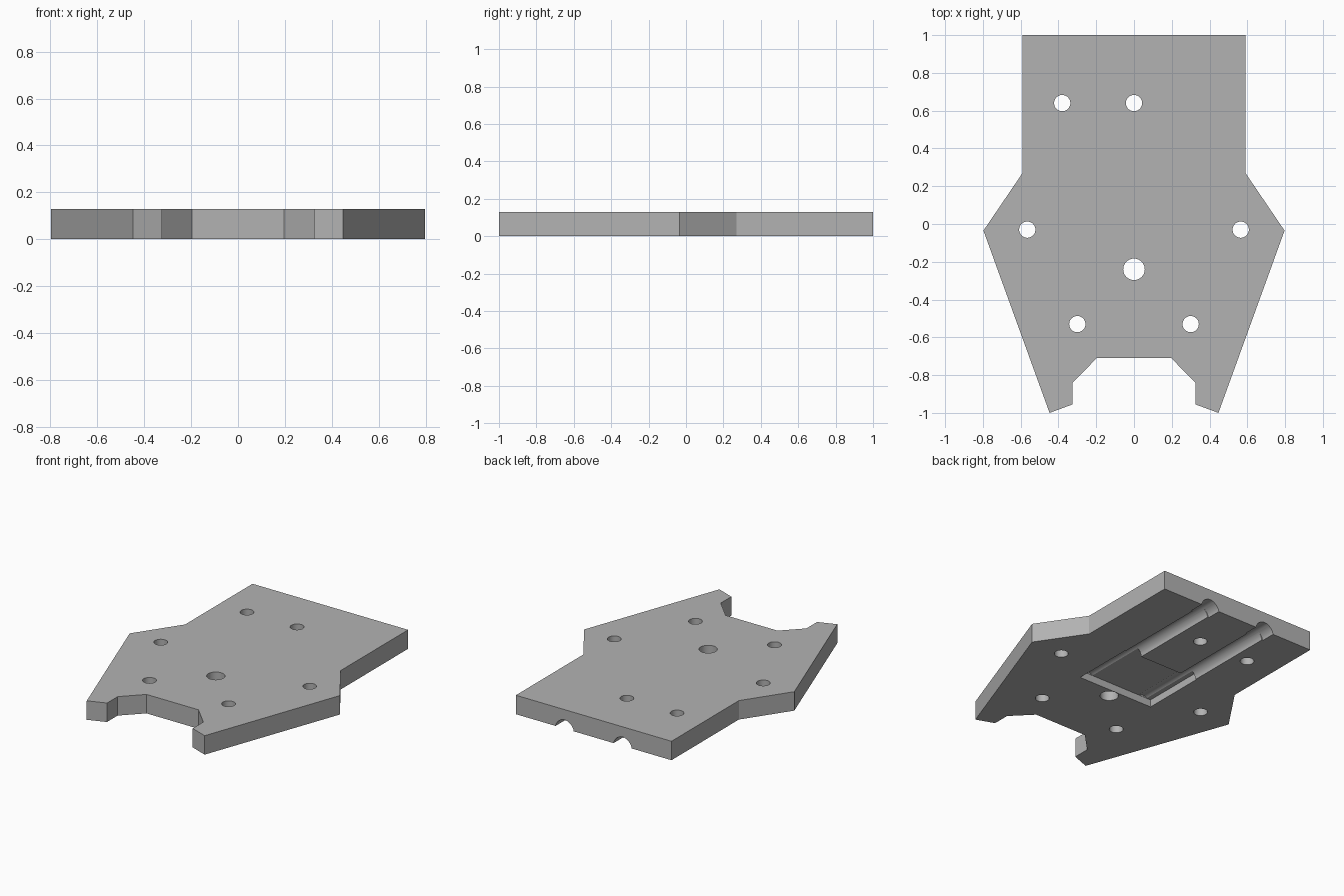
import bpy, bmesh, math
from mathutils import Matrix

old = bpy.data.objects.get("Cube")
if old:
    bpy.data.objects.remove(old, do_unlink=True)

THICK = 0.13

grey = bpy.data.materials.new("plain_grey")
grey.use_nodes = True
colour = (0.45, 0.45, 0.45, 1)
grey.diffuse_color = colour
grey.node_tree.nodes["Principled BSDF"].inputs["Base Color"].default_value = colour


def make_object(name, bm):
    bmesh.ops.recalc_face_normals(bm, faces=bm.faces)
    mesh = bpy.data.meshes.new(name)
    bm.to_mesh(mesh)
    bm.free()
    mesh.materials.append(grey)
    obj = bpy.data.objects.new(name, mesh)
    bpy.context.collection.objects.link(obj)
    return obj


def cylinder(name, radius, length, matrix):
    bm = bmesh.new()
    bmesh.ops.create_cone(bm, cap_ends=True, segments=48, radius1=radius,
                          radius2=radius, depth=length, matrix=matrix)
    return make_object(name, bm)


def channel(name, x, z, radius, y0, y1):
    place = Matrix.Translation((x, (y0 + y1) / 2, z))
    return cylinder(name, radius, y1 - y0, place @ Matrix.Rotation(math.pi / 2, 4, 'X'))


# Plate: half outline mirrored, then extruded
half = [(0.59, 1), (0.59, 0.27), (0.797, -0.035), (0.447, -1),
        (0.325, -0.955), (0.325, -0.84), (0.197, -0.71)]
outline = half + [(-x, y) for x, y in reversed(half)]
bm = bmesh.new()
base = bm.faces.new([bm.verts.new((x, y, 0)) for x, y in outline])
top = bmesh.ops.extrude_face_region(bm, geom=[base])
bmesh.ops.translate(bm, vec=(0, 0, THICK),
                    verts=[v for v in top["geom"] if isinstance(v, bmesh.types.BMVert)])
plate = make_object("mounting_plate", bm)

cutters = []

# Screw holes and the larger centre hole
holes = [(-0.38, 0.64, 0.043), (0, 0.64, 0.043), (0, -0.24, 0.057)]
for side in (-1, 1):
    holes += [(side * 0.565, -0.03, 0.043), (side * 0.3, -0.53, 0.043)]
for x, y, r in holes:
    cutters.append(cylinder("hole_cutter", r, 1, Matrix.Translation((x, y, 0))))

# Shallow pocket in the underside
bm = bmesh.new()
bmesh.ops.create_cube(bm, size=1, matrix=Matrix.Translation((0, 0.04, 0))
                      @ Matrix.Diagonal((0.57, 0.44, 0.1, 1)))
cutters.append(make_object("pocket_cutter", bm))

# Round channels from the pocket to the back edge, wider at the mouth
for side in (-1, 1):
    cutters.append(channel("channel_cutter", side * 0.22, 0, 0.06, -0.178, 1.1))
    cutters.append(channel("mouth_cutter", side * 0.22, -0.012, 0.07, 0.9, 1.15))

for cutter in cutters:
    cutter.hide_render = True
    cutter.hide_set(True)
    mod = plate.modifiers.new("cut", 'BOOLEAN')
    mod.operation = 'DIFFERENCE'
    mod.solver = 'EXACT'
    mod.object = cutter

# Bake the cuts and remove the cutters
bpy.context.view_layer.update()
depsgraph = bpy.context.evaluated_depsgraph_get()
final = bpy.data.meshes.new_from_object(plate.evaluated_get(depsgraph))
plate.modifiers.clear()
plate.data = final
for cutter in cutters:
    bpy.data.objects.remove(cutter, do_unlink=True)

bpy.context.view_layer.objects.active = plate
plate.select_set(True)
bpy.ops.object.shade_smooth_by_angle(angle=math.radians(30))
